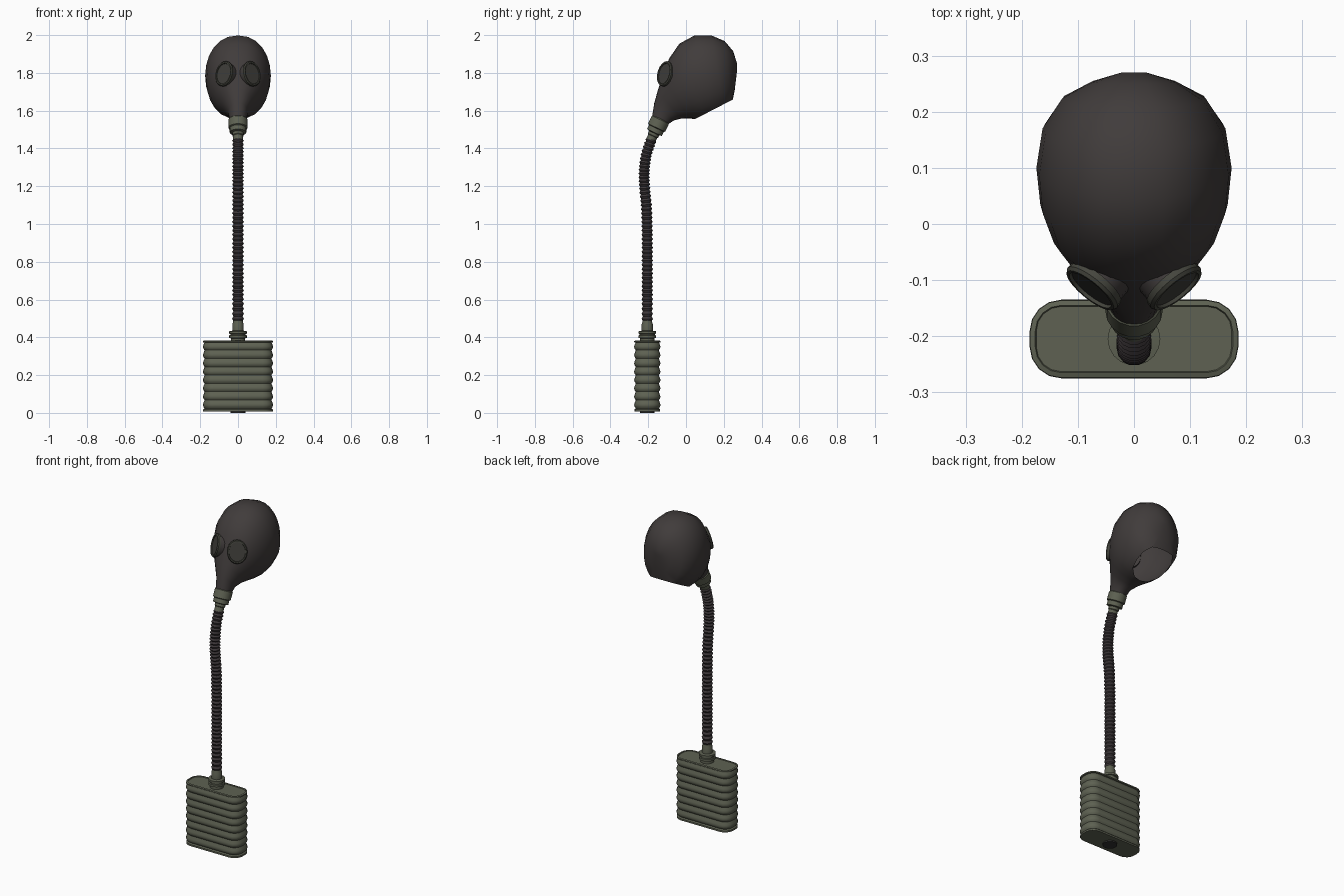
import bpy, bmesh, math
from mathutils import Vector

if "Cube" in bpy.data.objects:
    bpy.data.objects.remove(bpy.data.objects["Cube"])


def material(name, rgb):
    m = bpy.data.materials.new(name)
    m.diffuse_color = (*rgb, 1)
    m.use_nodes = True
    m.node_tree.nodes["Principled BSDF"].inputs["Base Color"].default_value = m.diffuse_color
    return m


RUBBER = material("dark rubber", (0.052, 0.045, 0.044))
HOSE = material("hose rubber", (0.046, 0.038, 0.041))
METAL = material("olive metal", (0.112, 0.121, 0.085))
RIM = material("dark olive rim", (0.060, 0.061, 0.048))
GLASS = material("dark glass", (0.048, 0.046, 0.041))
DARK = material("dark plug", (0.030, 0.030, 0.028))


def finish(name, bm, mat, angle):
    bmesh.ops.recalc_face_normals(bm, faces=bm.faces)
    me = bpy.data.meshes.new(name)
    bm.to_mesh(me)
    bm.free()
    me.materials.append(mat)
    me.shade_smooth()
    me.set_sharp_from_angle(angle=math.radians(angle))
    ob = bpy.data.objects.new(name, me)
    bpy.context.collection.objects.link(ob)
    return ob


def loft_bm(rings, cap_start=True, cap_end=True):
    bm = bmesh.new()
    vs = [[bm.verts.new(p) for p in r] for r in rings]
    n = len(vs[0])
    for a, b in zip(vs, vs[1:]):
        for i in range(n):
            j = (i + 1) % n
            bm.faces.new((a[i], a[j], b[j], b[i]))
    if cap_start:
        bm.faces.new(vs[0])
    if cap_end:
        bm.faces.new(vs[-1])
    return bm


def circle(c, axis, r, n, stretch=1.0):
    """Ring round an axis; stretch scales the direction nearest to up."""
    axis = Vector(axis).normalized()
    ref = Vector((0, 0, 1)) if abs(axis.z) < 0.8 else Vector((0, 1, 0))
    u = ref.cross(axis).normalized()
    v = axis.cross(u)
    return [Vector(c) + r * (u * math.cos(t) + v * stretch * math.sin(t))
            for t in (2 * math.pi * i / n for i in range(n))]


def lathe(name, profile, origin, axis, mat, n=20, stretch=1.0, caps=(True, True), angle=35):
    ax = Vector(axis).normalized()
    rings = [circle(Vector(origin) + ax * h, ax, r, n, stretch) for r, h in profile]
    return finish(name, loft_bm(rings, *caps), mat, angle)


# Mask: fan of sections from snout to back of skull (upper y,z, lower y,z, half width)
sections = [
    (-.180, 1.565, -.100, 1.525, .044),
    (-.168, 1.640, -.065, 1.548, .052),
    (-.150, 1.705, -.025, 1.558, .080),
    (-.125, 1.780, .020, 1.558, .115),
    (-.090, 1.875, .060, 1.555, .147),
    (-.035, 1.955, .105, 1.555, .167),
    (.045, 1.998, .155, 1.570, .174),
    (.135, 1.998, .205, 1.595, .163),
    (.205, 1.968, .242, 1.630, .128),
    (.250, 1.915, .258, 1.710, .075),
    (.270, 1.850, .270, 1.810, .022),
]
rings = []
for uy, uz, ly, lz, w in sections:
    ring = []
    for i in range(24):
        t = 2 * math.pi * i / 24
        s, k = math.sin(t), math.cos(t)
        ring.append(Vector((w * math.copysign(abs(s) ** 0.88, s),
                            (uy + ly) / 2 + k * (uy - ly) / 2,
                            (uz + lz) / 2 + k * (uz - lz) / 2)))
    rings.append(ring)
bm = loft_bm(rings, False, True)
# Open neck hole, cut by a sloping plane
bmesh.ops.bisect_plane(bm, geom=bm.verts[:] + bm.edges[:] + bm.faces[:],
                       plane_co=(0, .07, 1.567), plane_no=(0, .46, -.89),
                       clear_outer=False)
no = Vector((0, .46, -.89))
cut = [f for f in bm.faces
       if (f.calc_center_median() - Vector((0, .07, 1.567))).dot(no) > 1e-5
       and f.calc_center_median().y > .03]
bmesh.ops.delete(bm, geom=cut, context='FACES')
finish("mask", bm, RUBBER, 60)

# Eyepieces: rubber cup, metal rim and lens on each side
for side, label in ((-1, "left"), (1, "right")):
    n = Vector((side * .61, -.75, .24)).normalized()
    c = Vector((side * .072, -.111, 1.795))
    st = 1.2
    lathe(label + "_eye_cup", [(.053, -.040), (.052, 0)], c, n, RUBBER, 20, st, (False, False))
    lathe(label + "_eye_rim", [(.045, .000), (.056, -.008), (.057, .004), (.053, .010),
                               (.047, .010), (.045, .000)], c, n, RIM, 20, st, (False, False))
    lathe(label + "_lens", [(.047, .001), (.047, .004)], c, n, GLASS, 20, st)

# Snout collar and hose fitting
lathe("snout_collar", [(.046, -.030), (.051, -.024), (.051, .022), (.044, .026), (.044, .050),
                       (.030, .054), (.030, .068), (.026, .072), (.026, .100)],
      (0, -.146, 1.530), (0, -.42, -.90), METAL, 18)


# Corrugated hose along a smooth path
def spline(pts, n):
    p = [Vector((0, *q)) for q in pts]
    p = [2 * p[0] - p[1]] + p + [2 * p[-1] - p[-2]]
    out = []
    for k in range(n + 1):
        s = k / n * (len(pts) - 1)
        i = min(int(s), len(pts) - 2)
        t = s - i
        a, b, c, d = p[i:i + 4]
        out.append(0.5 * (2 * b + (c - a) * t + (2 * a - 5 * b + 4 * c - d) * t * t
                          + (3 * b - a - 3 * c + d) * t ** 3))
    return out


path = spline([(-.183, 1.450), (-.210, 1.365), (-.221, 1.280), (-.219, 1.195), (-.210, 1.10),
               (-.206, 1.00), (-.205, .90), (-.205, .80), (-.205, .70), (-.205, .60), (-.205, .485)], 176)
rings = []
for i, q in enumerate(path):
    tan = path[min(i + 1, len(path) - 1)] - path[max(i - 1, 0)]
    rings.append(circle(q, tan, (.024, .0275, .031, .0275)[i % 4], 14))
finish("hose", loft_bm(rings), HOSE, 30)

# Canister neck with ringed cap
lathe("canister_neck", [(.038, .375), (.038, .395), (.047, .397), (.047, .410), (.041, .412),
                        (.041, .418), (.047, .420), (.047, .432), (.030, .435), (.030, .470),
                        (.026, .480), (.026, .500)],
      (0, -.205, 0), (0, 0, 1), METAL, 18)


# Ribbed canister body
def rounded_rect(hx, hy, r, z):
    pts = []
    for q, (sx, sy) in enumerate(((1, 1), (-1, 1), (-1, -1), (1, -1))):
        for i in range(5):
            t = math.pi / 2 * (q + i / 4)
            pts.append(Vector((sx * (hx - r) + r * math.cos(t),
                               -.205 + sy * (hy - r) + r * math.sin(t), z)))
    return pts


levels = [(-.008, .008), (.002, .008), (.002, .018)]
RIBS = 8
for i in range(RIBS):
    z0 = .018 + i * .044
    levels += [(-.005, z0 + .006), (.001, z0 + .014), (.004, z0 + .024), (.001, z0 + .034)]
levels += [(-.004, .372), (.003, .374), (.003, .381), (-.006, .384), (-.008, .379)]
finish("canister", loft_bm([rounded_rect(.182 + o, .066 + o, .052 + o, z) for o, z in levels]),
       METAL, 40)

# Plug under the canister
lathe("bottom_plug", [(.040, 0), (.040, .010)], (0, -.205, 0), (0, 0, 1), DARK, 18)
